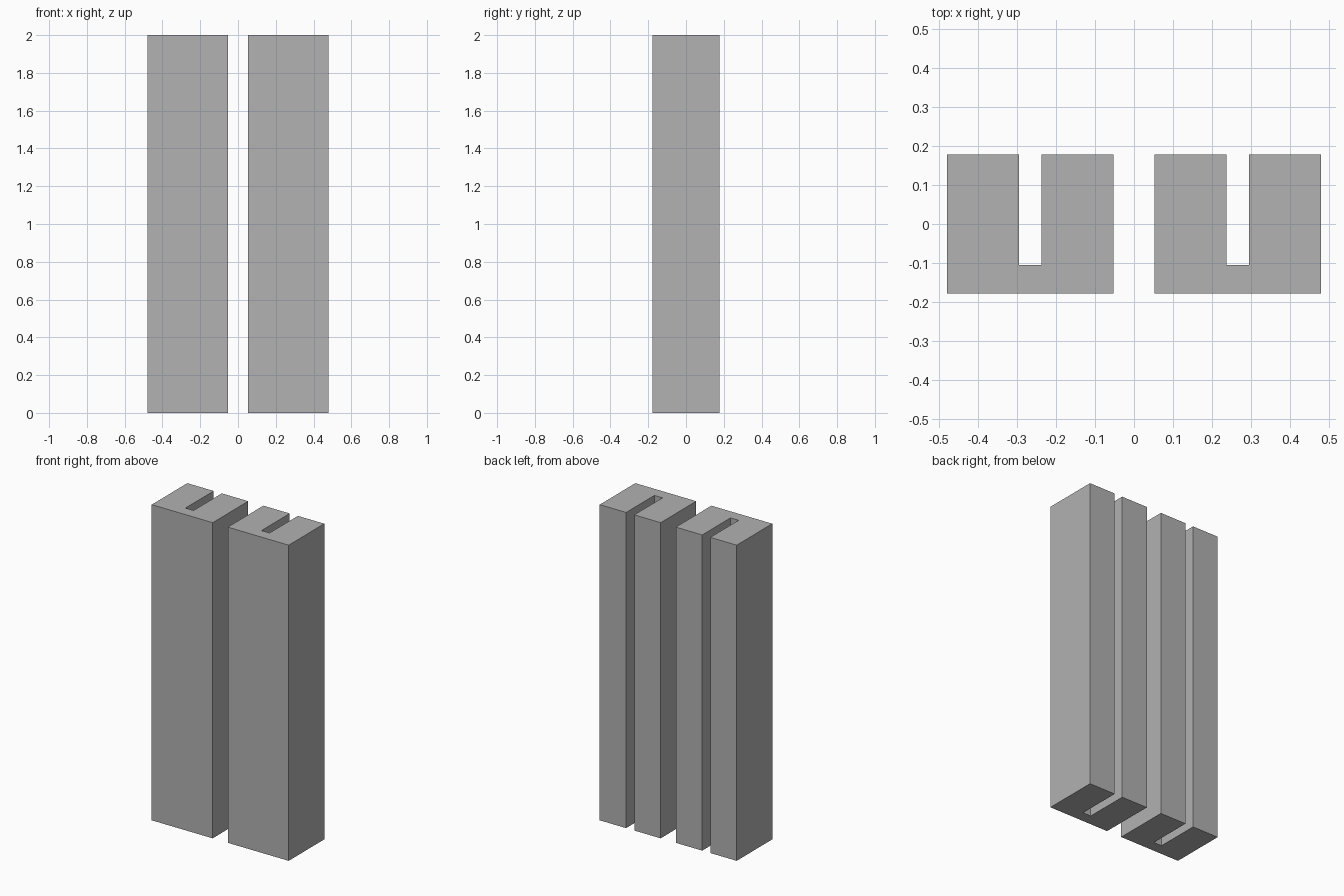
import bpy
import bmesh

cube = bpy.data.objects.get("Cube")
if cube:
    bpy.data.objects.remove(cube, do_unlink=True)

HEIGHT = 2.0
HALF_WIDTH, HALF_DEPTH = 0.2135, 0.178
HALF_SLOT, SLOT_FLOOR = 0.0285, -0.105
CENTRE_X = 0.2665

grey = bpy.data.materials.new("plain grey")
grey.use_nodes = True
colour = (0.445, 0.445, 0.445, 1.0)
grey.diffuse_color = colour
for node in grey.node_tree.nodes:
    if node.type == "BSDF_PRINCIPLED":
        node.inputs["Base Color"].default_value = colour


def slotted_post(name, centre_x):
    """Extrude a U-shaped profile, open at the back, to full height."""
    right_half = [(HALF_WIDTH, -HALF_DEPTH), (HALF_WIDTH, HALF_DEPTH),
                  (HALF_SLOT, HALF_DEPTH), (HALF_SLOT, SLOT_FLOOR)]
    outline = right_half + [(-x, y) for x, y in reversed(right_half)]
    bm = bmesh.new()
    base = bm.faces.new([bm.verts.new((x, y, 0)) for x, y in outline])
    result = bmesh.ops.extrude_face_region(bm, geom=[base], use_keep_orig=True)
    top = [v for v in result["geom"] if isinstance(v, bmesh.types.BMVert)]
    bmesh.ops.translate(bm, verts=top, vec=(0, 0, HEIGHT))
    bmesh.ops.recalc_face_normals(bm, faces=bm.faces)
    mesh = bpy.data.meshes.new(name)
    bm.to_mesh(mesh)
    bm.free()
    mesh.materials.append(grey)
    post = bpy.data.objects.new(name, mesh)
    post.location.x = centre_x
    bpy.context.collection.objects.link(post)


# Two identical posts, side by side
for name, side in (("left_post", 1), ("right_post", -1)):
    slotted_post(name, side * CENTRE_X)
